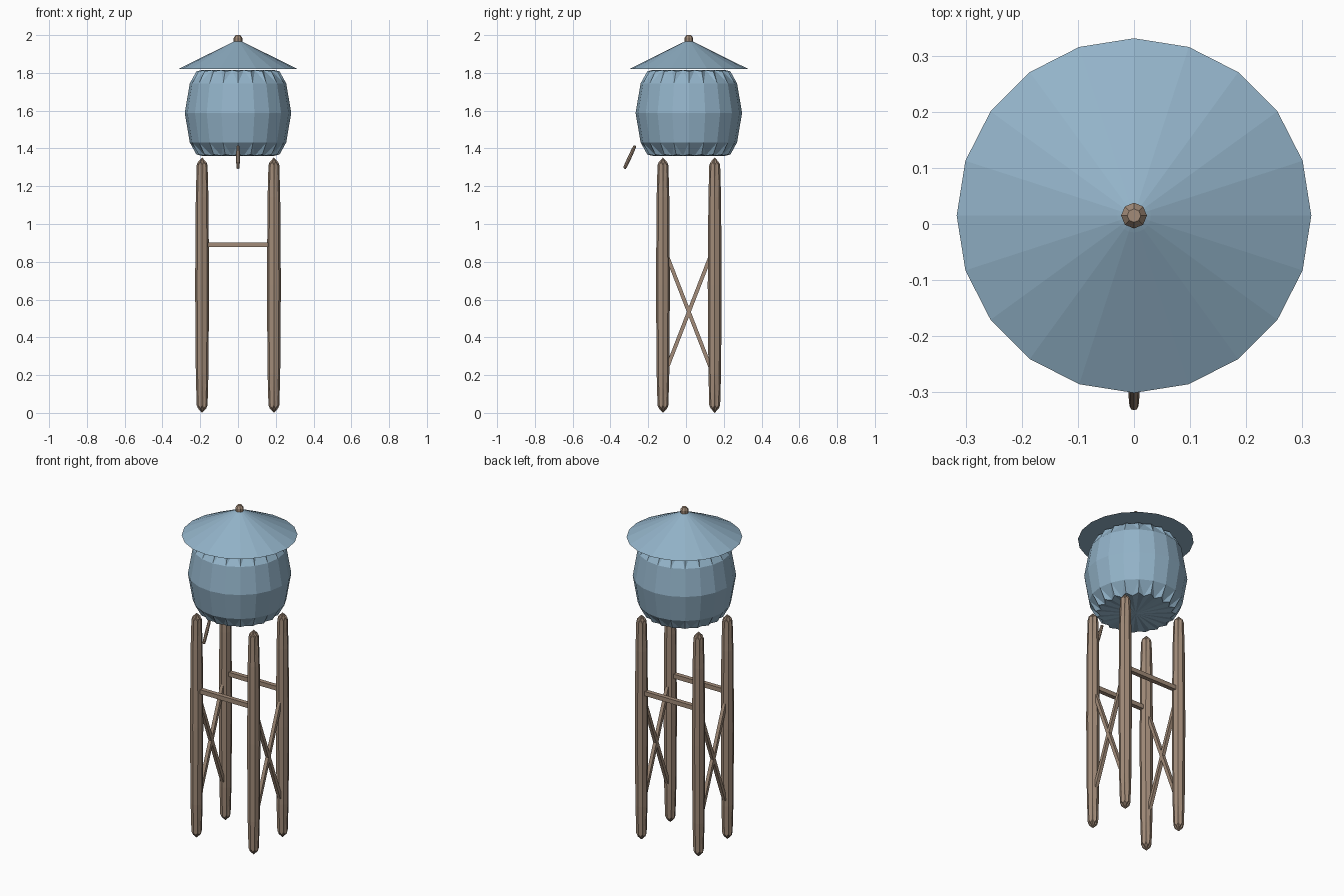
import bpy, bmesh, math
from mathutils import Vector

if "Cube" in bpy.data.objects:
    bpy.data.objects.remove(bpy.data.objects["Cube"])

CY = 0.015  # depth of the tower axis


def material(name, rgb):
    m = bpy.data.materials.new(name)
    m.diffuse_color = (*rgb, 1)
    m.use_nodes = True
    m.node_tree.nodes["Principled BSDF"].inputs["Base Color"].default_value = m.diffuse_color
    return m


BLUE = material("painted_blue", (0.29, 0.45, 0.58))
WOOD = material("wood", (0.36, 0.26, 0.19))


def finish(name, bm, mat, loc):
    bmesh.ops.recalc_face_normals(bm, faces=bm.faces)
    me = bpy.data.meshes.new(name)
    bm.to_mesh(me)
    bm.free()
    me.materials.append(mat)
    ob = bpy.data.objects.new(name, me)
    ob.location = loc
    bpy.context.collection.objects.link(ob)
    return ob


def ring(bm, n, r, z):
    return [bm.verts.new((r * math.cos(math.tau * i / n), r * math.sin(math.tau * i / n), z))
            for i in range(n)]


def bridge(bm, a, b):
    n = len(a)
    for i in range(n):
        j = (i + 1) % n
        bm.faces.new((a[i], a[j], b[j], b[i]))


def lathe(name, n, profile, mat, loc):
    """Stack of rings with flat caps."""
    bm = bmesh.new()
    rings = [ring(bm, n, r, z) for r, z in profile]
    for a, b in zip(rings, rings[1:]):
        bridge(bm, a, b)
    bm.faces.new(rings[0])
    bm.faces.new(rings[-1])
    return finish(name, bm, mat, loc)


def barrel(name, n, r, half, rim, mat, loc):
    """Bulged drum with a scalloped rim at both ends; rim = outer r, outer z, inner r, inner z."""
    bm = bmesh.new()
    mid = ring(bm, n, r, 0)
    ro, zo, ri, zi = rim
    for s in (-1, 1):
        shoulder = ring(bm, n, r * 0.905, s * half * 0.69)
        bridge(bm, mid, shoulder)
        edge = ring(bm, 2 * n, r, 0)
        for k, v in enumerate(edge):
            f, z = (ro, zo) if k % 2 == 0 else (ri, zi)
            v.co = (v.co.x * f, v.co.y * f, s * half * z)
        tip = bm.verts.new((0, 0, s * half))
        for i in range(n):
            a, b = shoulder[i], shoulder[(i + 1) % n]
            e0, e1, e2 = edge[2 * i], edge[2 * i + 1], edge[(2 * i + 2) % (2 * n)]
            for tri in ((a, e0, e1), (a, e1, b), (b, e1, e2), (e0, e1, tip), (e1, e2, tip)):
                bm.faces.new(tri)
    return finish(name, bm, mat, loc)


def beam(name, p, q, w, d):
    """Square timber between two points."""
    p, q = Vector(p), Vector(q)
    bm = bmesh.new()
    bmesh.ops.create_cube(bm, size=1)
    bmesh.ops.scale(bm, verts=bm.verts, vec=(w, d, (q - p).length))
    ob = finish(name, bm, WOOD, (p + q) / 2)
    ob.rotation_mode = 'QUATERNION'
    ob.rotation_quaternion = (q - p).to_track_quat('Z', 'Y')


# Tank, roof and finial
barrel("tank", 20, 0.282, 0.227, (0.78, 0.97, 0.69, 1.0), BLUE, (0, CY, 1.588))
lathe("roof", 20, [(0.316, 1.82), (0.03, 1.962), (0.012, 1.97)], BLUE, (0, CY, 0))
lathe("finial", 8, [(0.017, 1.955), (0.023, 1.966), (0.023, 1.985), (0.012, 2.0)],
      WOOD, (0, CY, 0))

# Four legs
SPIKE = (0.78, 0.94, 0.64, 0.965)
for sx, side in ((-1, "left"), (1, "right")):
    for sy, end in ((-1, "front"), (1, "back")):
        barrel(f"{end}_{side}_leg", 8, 0.037, 0.676, SPIKE, WOOD,
               (sx * 0.19, CY + sy * 0.137, 0.676))

# Crossbars on front and back
for sy, end in ((-1, "front"), (1, "back")):
    y = CY + sy * 0.137
    beam(f"{end}_crossbar", (-0.165, y, 0.89), (0.165, y, 0.89), 0.026, 0.026)

# Crossed braces on both sides
for sx, side in ((-1, "left"), (1, "right")):
    for s, lean in ((-1, "rising"), (1, "falling")):
        beam(f"{side}_{lean}_brace", (sx * 0.19, CY - 0.112, 0.535 + s * 0.288),
             (sx * 0.19, CY + 0.112, 0.535 - s * 0.288), 0.02, 0.02)

# Spout hanging out at the front
spout = barrel("spout", 8, 0.01, 0.068, SPIKE, WOOD, (0, -0.298, 1.354))
spout.rotation_euler.x = math.radians(-25)
